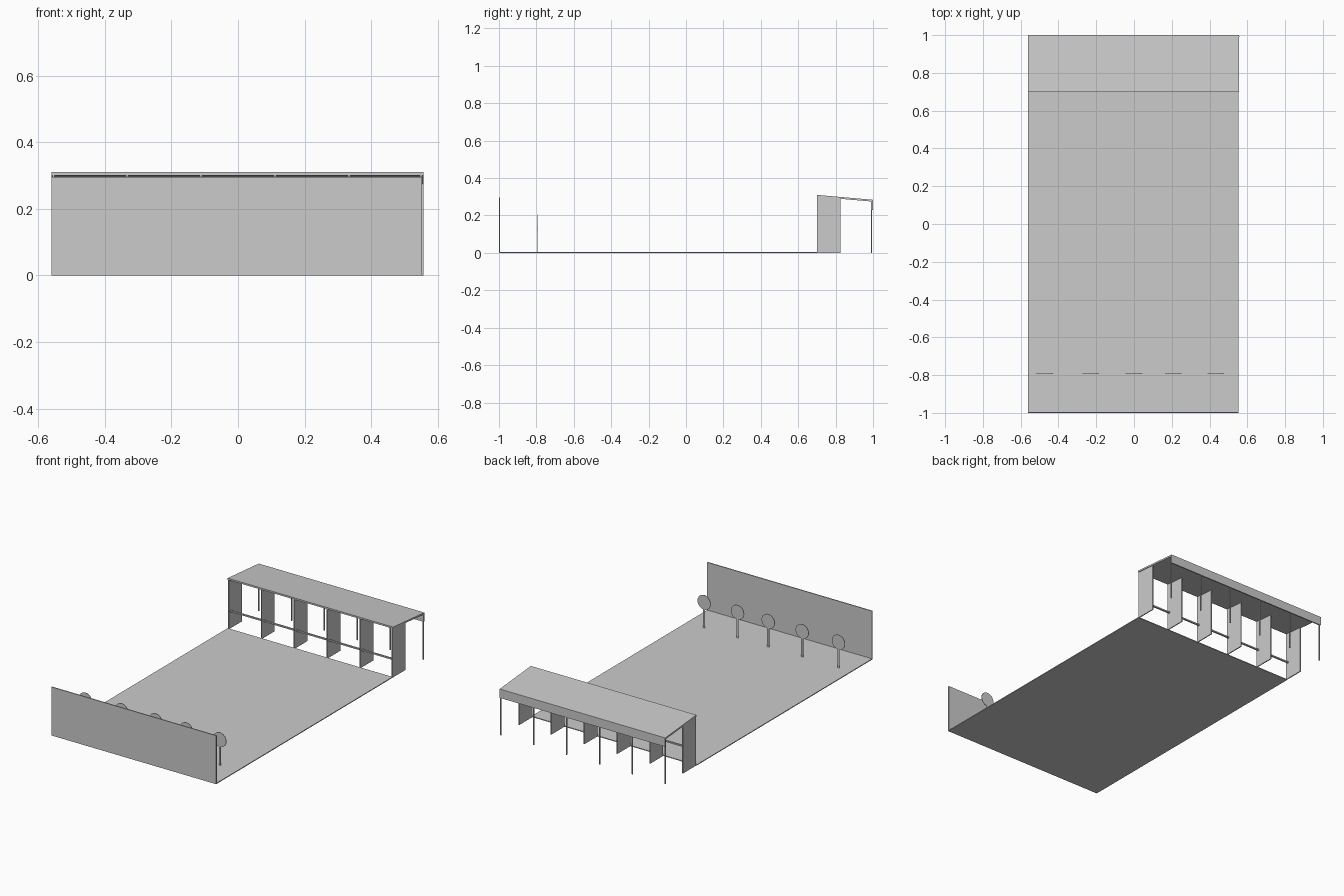
import bpy
from math import pi

if "Cube" in bpy.data.objects:
    bpy.data.objects.remove(bpy.data.objects["Cube"])


def mesh_object(name, verts, faces):
    mesh = bpy.data.meshes.new(name)
    mesh.from_pydata(verts, [], faces)
    obj = bpy.data.objects.new(name, mesh)
    bpy.context.collection.objects.link(obj)
    return obj


def extrude_profile(name, profile, x0, x1):
    """Extrude a (y, z) outline, counter-clockwise seen from +x, along x."""
    n = len(profile)
    verts = [(x, y, z) for x in (x0, x1) for y, z in profile]
    faces = [tuple(reversed(range(n))), tuple(range(n, 2 * n))]
    faces += [(i, (i + 1) % n, n + (i + 1) % n, n + i) for i in range(n)]
    return mesh_object(name, verts, faces)


def box(name, x0, x1, y0, y1, z0, z1):
    return extrude_profile(name, [(y0, z0), (y1, z0), (y1, z1), (y0, z1)], x0, x1)


# Range floor and backstop wall
box("floor", -0.56, 0.553, -1.0, 0.70, 0.0, 0.005)
box("backstop_wall", -0.56, 0.553, -1.0, -0.994, 0.0, 0.296)

# Round targets on flat stakes
target_y = -0.793
for i, x in enumerate((-0.474, -0.229, 0.0, 0.207, 0.433)):
    box(f"target_stake_{i}", x - 0.006, x + 0.006,
        target_y - 0.0015, target_y + 0.0015, 0.0, 0.12)
    bpy.ops.mesh.primitive_cylinder_add(vertices=32, radius=0.044, depth=0.003,
                                        location=(x, target_y, 0.161),
                                        rotation=(pi / 2, 0, 0))
    bpy.context.object.name = f"target_disc_{i}"

# Stall dividers with sloped tops, and rear roof posts
for i in range(6):
    x = -0.555 + 0.222 * i
    d = min(x, 0.55)
    extrude_profile(f"divider_{i}",
                    [(0.70, 0.0), (0.825, 0.0), (0.825, 0.29), (0.70, 0.301)],
                    d - 0.003, d + 0.003)
    box(f"rear_post_{i}", x - 0.003, x + 0.003, 0.989, 0.995, 0.0, 0.277)

# Shooting bench rail
box("bench_rail", -0.555, 0.55, 0.711, 0.721, 0.102, 0.11)

# Sloped roof and hanging rear fascia
extrude_profile("roof", [(0.70, 0.30), (1.0, 0.274), (1.0, 0.284), (0.70, 0.31)],
                -0.56, 0.557)
box("rear_fascia", -0.56, 0.557, 0.993, 1.0, 0.23, 0.278)
